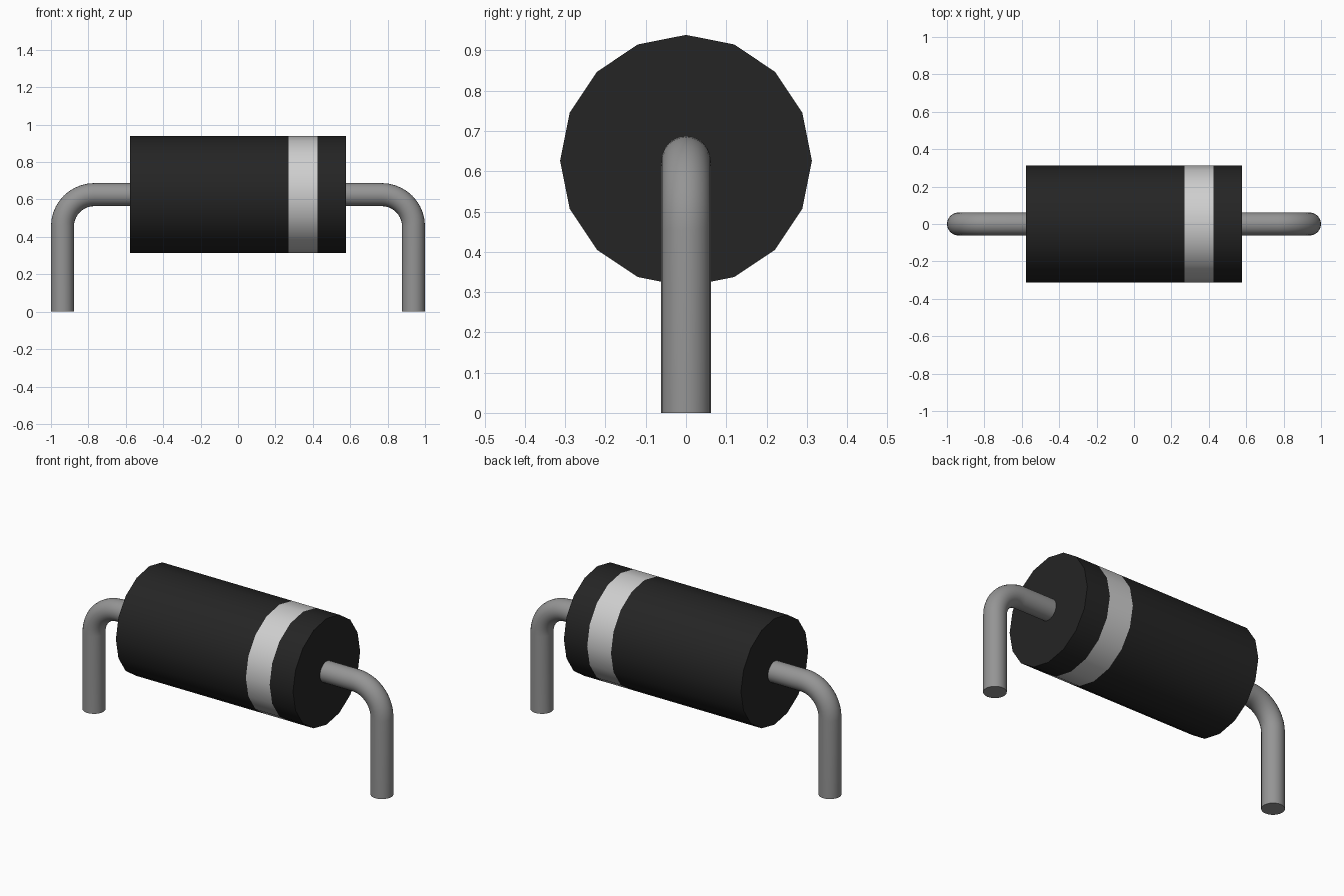
import bpy
import bmesh
import math
from mathutils import Vector

cube = bpy.data.objects.get("Cube")
if cube:
    bpy.data.objects.remove(cube, do_unlink=True)

AXIS_Z = 0.626      # height of the body axis
BODY_R = 0.3125
WIRE_R = 0.0615
BEND_R = 0.17


def material(name, rgb, rough):
    m = bpy.data.materials.new(name)
    m.use_nodes = True
    m.diffuse_color = (*rgb, 1)
    bsdf = m.node_tree.nodes["Principled BSDF"]
    bsdf.inputs["Base Color"].default_value = (*rgb, 1)
    bsdf.inputs["Roughness"].default_value = rough
    return m


black = material("black_plastic", (0.018, 0.018, 0.018), 0.6)
silver = material("silver_paint", (0.62, 0.62, 0.62), 0.5)
metal = material("grey_metal", (0.30, 0.30, 0.30), 0.5)


def sweep(name, path, radius, sides, mats):
    """Sweep a capped round section along a path of (x, z) points."""
    bm = bmesh.new()
    pts = [Vector((x, 0, z)) for x, z in path]
    side = Vector((0, 1, 0))
    rings = []
    for i, p in enumerate(pts):
        tangent = (pts[min(i + 1, len(pts) - 1)] - pts[max(i - 1, 0)]).normalized()
        up = tangent.cross(side)
        angles = [math.tau * k / sides for k in range(sides)]
        rings.append([bm.verts.new(p + radius * (side * math.cos(a) + up * math.sin(a)))
                      for a in angles])
    for a, b in zip(rings, rings[1:]):
        for k in range(sides):
            j = (k + 1) % sides
            bm.faces.new((a[k], a[j], b[j], b[k]))
    bm.faces.new(rings[0])
    bm.faces.new(rings[-1])
    bmesh.ops.recalc_face_normals(bm, faces=bm.faces)
    mesh = bpy.data.meshes.new(name)
    bm.to_mesh(mesh)
    bm.free()
    for m in mats:
        mesh.materials.append(m)
    ob = bpy.data.objects.new(name, mesh)
    bpy.context.collection.objects.link(ob)
    bpy.ops.object.select_all(action='DESELECT')
    ob.select_set(True)
    bpy.context.view_layer.objects.active = ob
    bpy.ops.object.shade_smooth_by_angle(angle=math.radians(35))
    return ob


# Cylindrical body with the painted band cut in as its own ring of faces
BAND = (0.27, 0.425)
body = sweep("body", [(x, AXIS_Z) for x in (-0.577, *BAND, 0.577)],
             BODY_R, 16, [black, silver])
for f in body.data.polygons:
    if BAND[0] < f.center.x < BAND[1]:
        f.material_index = 1

# Bent wire leads, mirrored left and right
LEG_X = 1 - WIRE_R
for name, s in (("left_lead", 1), ("right_lead", -1)):
    cx, cz = LEG_X - BEND_R, AXIS_Z - BEND_R
    bend = [(s * (cx + BEND_R * math.sin(t)), cz + BEND_R * math.cos(t))
            for t in (math.pi / 2 * i / 10 for i in range(11))]
    sweep(name, [(s * 0.55, AXIS_Z), *bend, (s * LEG_X, 0.0)], WIRE_R, 24, [metal])
